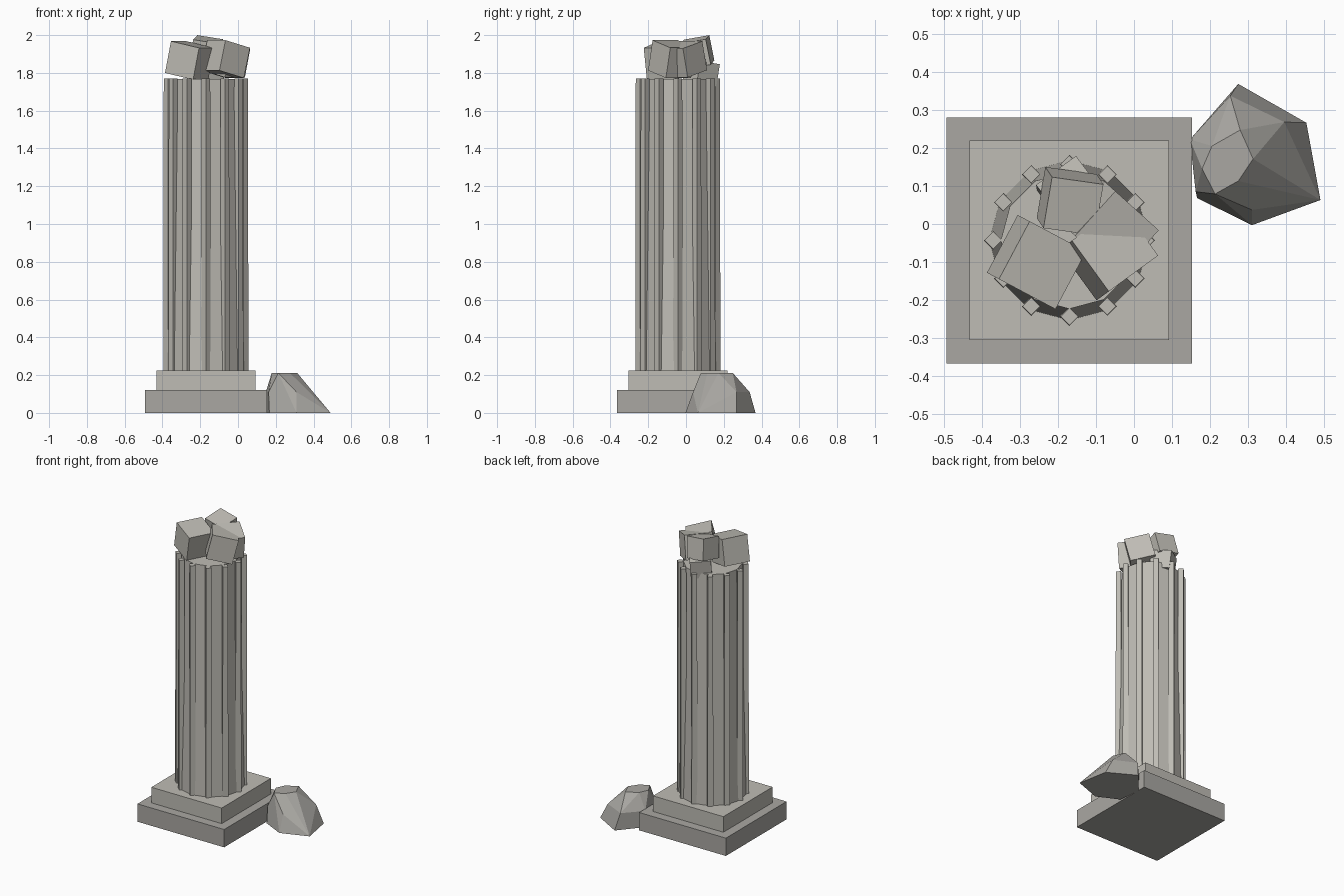
import bpy, bmesh
from math import radians, sin, cos, pi
from mathutils import Matrix, Euler

if "Cube" in bpy.data.objects:
    bpy.data.objects.remove(bpy.data.objects["Cube"])

CX, CY = -0.17, -0.043


def stone(name, rgb):
    m = bpy.data.materials.new(name)
    m.diffuse_color = (*rgb, 1)
    m.use_nodes = True
    m.node_tree.nodes["Principled BSDF"].inputs["Base Color"].default_value = m.diffuse_color
    return m


PALE = stone("pale_stone", (0.52, 0.505, 0.46))
DARK = stone("dark_stone", (0.40, 0.39, 0.365))


def finish(bm, name, mat, matrix=None):
    if matrix is not None:
        bm.transform(matrix)
    bmesh.ops.recalc_face_normals(bm, faces=bm.faces)
    for f in bm.faces:
        f.smooth = False
    me = bpy.data.meshes.new(name)
    bm.to_mesh(me)
    bm.free()
    me.materials.append(mat)
    ob = bpy.data.objects.new(name, me)
    bpy.context.collection.objects.link(ob)
    return ob


def box(name, mat, centre, size, rot=(0, 0, 0)):
    bm = bmesh.new()
    bmesh.ops.create_cube(bm, size=1)
    r = Euler([radians(a) for a in rot], 'XYZ').to_matrix().to_4x4()
    return finish(bm, name, mat, Matrix.Translation(centre) @ r @ Matrix.Diagonal((*size, 1)))


def prism(name, mat, x, y, z0, z1, r0, r1, sides):
    bm = bmesh.new()
    bmesh.ops.create_cone(bm, cap_ends=True, segments=sides, radius1=r0,
                          radius2=r1, depth=z1 - z0)
    return finish(bm, name, mat, Matrix.Translation((x, y, (z0 + z1) / 2)))


# Stepped plinth
box("lower_plinth", DARK, (CX, CY, 0.06), (0.646, 0.646, 0.12))
box("upper_plinth", PALE, (CX, CY, 0.172), (0.524, 0.524, 0.106))

# Tapered shaft with square ribs standing on its corners
prism("column_shaft", PALE, CX, CY, 0.22, 1.768, 0.21, 0.18, 12)
for i in range(12):
    a = i * pi / 6
    prism(f"rib_{i + 1}", PALE, CX + 0.2 * cos(a), CY + 0.2 * sin(a),
          0.22, 1.77, 0.025, 0.023, 4)

# Broken blocks on top
box("left_block", PALE, (-0.256, -0.10, 1.866), (0.172,) * 3, (0, 12, -28))
box("right_block", PALE, (-0.066, -0.075, 1.873), (0.165,) * 3, (0, 14, 36))
box("inner_right_block", PALE, (-0.059, -0.011, 1.872), (0.158,) * 3, (0, 14, -42))
box("back_block", PALE, (-0.168, 0.06, 1.91), (0.138,) * 3, (10, 9, -8))
box("low_back_block", PALE, (-0.165, 0.08, 1.80), (0.13, 0.13, 0.12), (-8, 4, 36))

# Fallen rock: hull of base, shoulder and flat top
base = [(.274, .368), (.453, .266), (.49, .063), (.31, -.003), (.166, .068), (.15, .222)]
shoulder = [(.253, .337), (.395, .268), (.405, .132), (.31, .037), (.162, .085), (.147, .222)]
top = [(.205, .205), (.279, .247), (.313, .171), (.274, .113), (.213, .079), (.179, .145)]
bm = bmesh.new()
for ring, z in ((base, 0), (shoulder, 0.11), (top, 0.212)):
    for x, y in ring:
        bm.verts.new((x, y, z))
bmesh.ops.convex_hull(bm, input=bm.verts)
bmesh.ops.delete(bm, geom=[v for v in bm.verts if not v.link_faces], context='VERTS')
bmesh.ops.dissolve_limit(bm, angle_limit=radians(9), verts=bm.verts, edges=bm.edges)
finish(bm, "fallen_rock", DARK)
